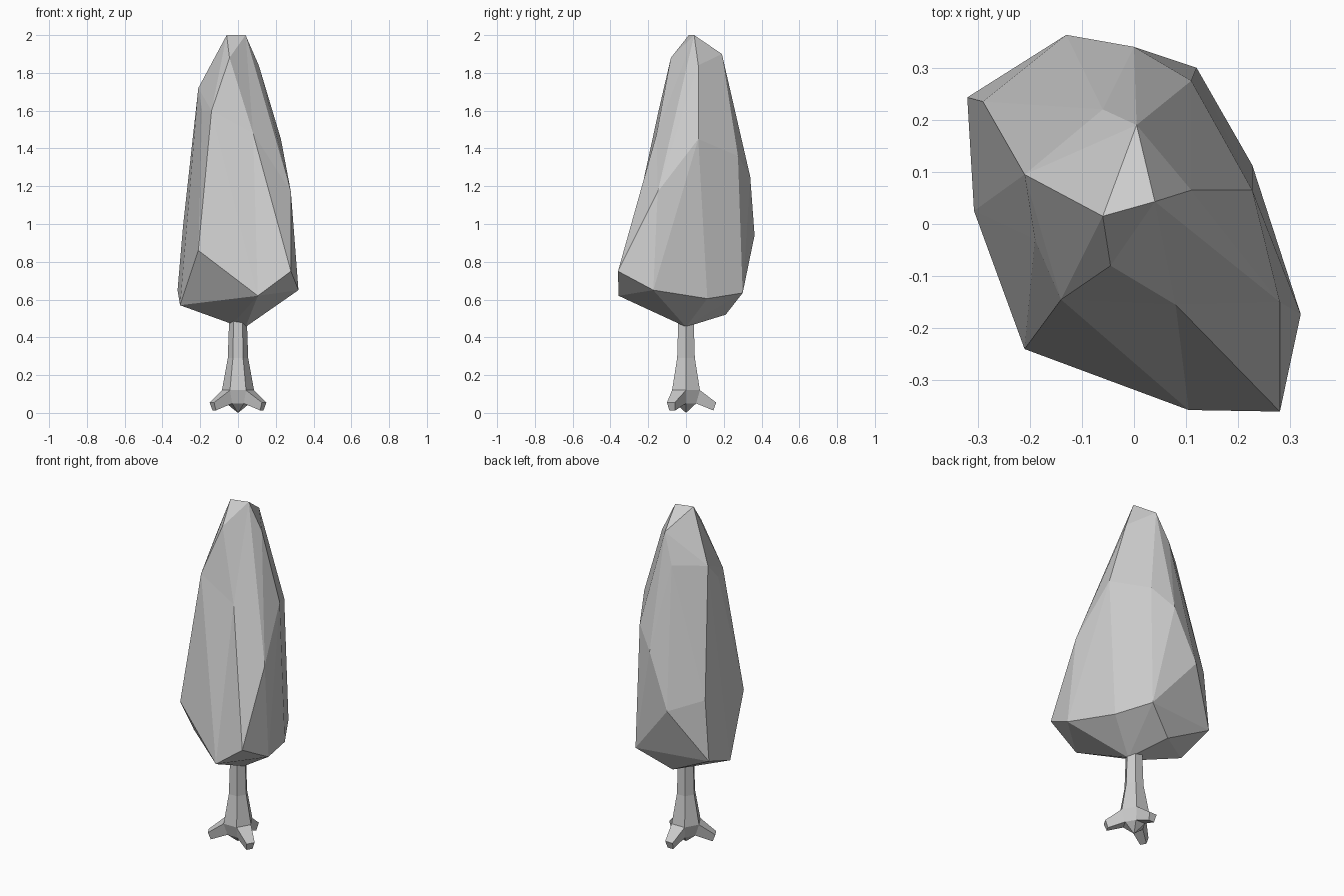
import bpy, bmesh
from math import sin, cos, radians
from mathutils import Vector

if "Cube" in bpy.data.objects:
    bpy.data.objects.remove(bpy.data.objects["Cube"])


def finish(bm, name):
    bmesh.ops.recalc_face_normals(bm, faces=bm.faces)
    mesh = bpy.data.meshes.new(name)
    bm.to_mesh(mesh)
    bm.free()
    obj = bpy.data.objects.new(name, mesh)
    bpy.context.collection.objects.link(obj)
    return obj


# Foliage: faceted hull around a few corner points, crown to underside
corners = [
    (-.06, .015, 2.0), (.04, .043, 2.0), (.005, .19, 1.9),
    (-.045, -.08, 1.88), (.11, .065, 1.84), (-.21, .095, 1.72), (-.06, .22, 1.73),
    (-.19, -.03, 1.6), (-.14, -.145, 1.6), (.227, .065, 1.45),
    (.11, .275, 1.36), (0, .34, 1.25), (.28, -.15, 1.17),
    (-.29, .235, 1.0), (-.13, .363, .94), (-.21, -.24, .86),
    (.28, -.36, .75), (.105, -.357, .62), (.32, -.173, .65), (.227, .113, .605),
    (.12, .30, .635), (-.32, .243, .65), (-.307, .025, .57),
    (-.06, .21, .52), (.04, 0, .455), (-.03, -.01, .47),
]
bm = bmesh.new()
for c in corners:
    bm.verts.new(c)
# This corner sits in a slight dent: hull it outside, then pull it in
dent = bm.verts.new((.10, -.205, 1.48))
bmesh.ops.convex_hull(bm, input=bm.verts)
dent.co = (.08, -.155, 1.48)
loose = [v for v in bm.verts if not v.link_faces]
bmesh.ops.delete(bm, geom=loose, context='VERTS')
finish(bm, "foliage")

# Trunk: six-sided, flaring to the ground, pointed underneath
bm = bmesh.new()
rings = []
for r, z in [(.046, .52), (.054, .29), (.085, .12), (.062, .05)]:
    rings.append([bm.verts.new((r * cos(radians(60 * i)), r * sin(radians(60 * i)), z))
                  for i in range(6)])
roots = []
for k, (a, b) in enumerate(zip(rings, rings[1:])):
    for i in range(6):
        j = (i + 1) % 6
        f = bm.faces.new((a[i], b[i], b[j], a[j]))
        if k == 2 and i % 2:
            roots.append((f, radians(60 * i + 30)))
bm.faces.new(rings[0])
tip = bm.verts.new((0, 0, 0))
for i in range(6):
    bm.faces.new((rings[3][(i + 1) % 6], rings[3][i], tip))

# Roots: alternate flare faces pulled outward and tapered
for f, ang in roots:
    out = bmesh.ops.extrude_discrete_faces(bm, faces=[f])["faces"][0]
    d = Vector((cos(ang), sin(ang), 0))
    side = Vector((-d.y, d.x, 0))
    for v in out.verts:
        s = 1 if v.co.dot(side) > 0 else -1
        top = v.co.z > .08
        v.co = d * (.16 if top else .145) + side * s * (.024 if top else .018)
        v.co.z = .055 if top else .013
bmesh.ops.remove_doubles(bm, verts=bm.verts, dist=.0005)
finish(bm, "trunk")
